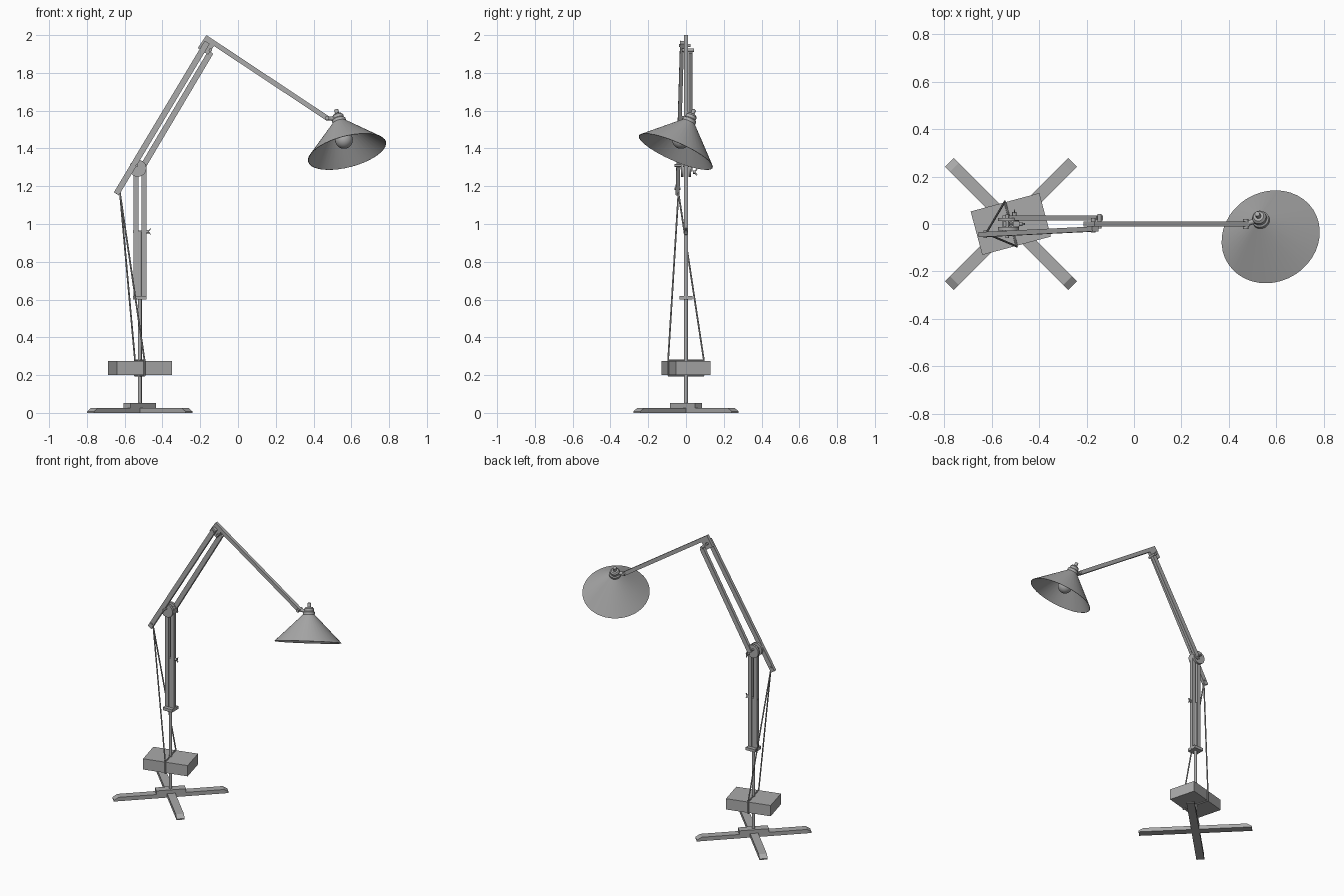
import bpy, bmesh, math
from mathutils import Vector, Matrix

cube = bpy.data.objects.get("Cube")
if cube:
    bpy.data.objects.remove(cube, do_unlink=True)

metal = bpy.data.materials.new("grey_metal")
metal.use_nodes = True
GREY = (0.4, 0.4, 0.4, 1)
metal.diffuse_color = GREY
metal.node_tree.nodes["Principled BSDF"].inputs["Base Color"].default_value = GREY


def finish(name, bm, smooth=False):
    bmesh.ops.recalc_face_normals(bm, faces=bm.faces)
    mesh = bpy.data.meshes.new(name)
    bm.to_mesh(mesh)
    bm.free()
    mesh.materials.append(metal)
    ob = bpy.data.objects.new(name, mesh)
    bpy.context.collection.objects.link(ob)
    if smooth:
        bpy.ops.object.select_all(action='DESELECT')
        bpy.context.view_layer.objects.active = ob
        ob.select_set(True)
        bpy.ops.object.shade_smooth_by_angle(angle=math.radians(35))
    return ob


def frame(origin, z_axis, hint=(0, 1, 0)):
    """Matrix with local z along z_axis and local y close to hint."""
    z = Vector(z_axis).normalized()
    x = Vector(hint).cross(z).normalized()
    m = Matrix((x, z.cross(x), z)).transposed().to_4x4()
    m.translation = origin
    return m


def box(name, centre, size, turn=0):
    bm = bmesh.new()
    bmesh.ops.create_cube(bm, size=1, matrix=Matrix.Translation(centre)
                          @ Matrix.Rotation(turn, 4, 'Z') @ Matrix.Diagonal((*size, 1)))
    return finish(name, bm)


def beam(name, p, q, width, depth):
    p, q = Vector(p), Vector(q)
    bm = bmesh.new()
    bmesh.ops.create_cube(bm, size=1, matrix=frame((p + q) / 2, q - p)
                          @ Matrix.Diagonal((width, depth, (q - p).length, 1)))
    return finish(name, bm)


def rod(name, p, q, radius, sides=16):
    p, q = Vector(p), Vector(q)
    hint = (0, 1, 0) if abs((q - p).normalized().y) < 0.9 else (1, 0, 0)
    bm = bmesh.new()
    bmesh.ops.create_cone(bm, cap_ends=True, segments=sides, radius1=radius, radius2=radius,
                          depth=(q - p).length, matrix=frame((p + q) / 2, q - p, hint))
    return finish(name, bm, True)


def lathe(name, profile, matrix, steps=40):
    bm = bmesh.new()
    verts = [bm.verts.new((r, 0, z)) for r, z in profile]
    edges = [bm.edges.new(pair) for pair in zip(verts, verts[1:])]
    bmesh.ops.spin(bm, geom=verts + edges, axis=(0, 0, 1), cent=(0, 0, 0),
                   angle=math.tau, steps=steps)
    bmesh.ops.remove_doubles(bm, verts=bm.verts, dist=1e-5)
    bm.transform(matrix)
    return finish(name, bm, True)


def wing_nut(name, base, direction):
    base, d = Vector(base), Vector(direction)
    rod(name + "_hub", base, base + d * 0.014, 0.009, 12)
    for side in (-1, 1):
        beam(name + "_wing", base + d * 0.008,
             base + d * 0.022 + Vector((0, 0, side * 0.016)), 0.005, 0.008)


PX = -0.52  # post position

# Crossed feet with sloping tips
def foot(name, angle):
    half, tip, w, h = 0.368, 0.03, 0.026, 0.027
    outline = [(-half, 0), (half, 0), (half, 0.008), (half - tip, h),
               (tip - half, h), (-half, 0.008)]
    bm = bmesh.new()
    face = bm.faces.new([bm.verts.new((x, -w, z)) for x, z in outline])
    side = bmesh.ops.extrude_face_region(bm, geom=[face])["geom"]
    bmesh.ops.translate(bm, vec=(0, 2 * w, 0),
                        verts=[v for v in side if isinstance(v, bmesh.types.BMVert)])
    bm.transform(Matrix.Translation((PX, 0, 0)) @ Matrix.Rotation(angle, 4, 'Z'))
    finish(name, bm)

for label, angle in (("foot_a", math.pi / 4), ("foot_b", -math.pi / 4)):
    foot(label, angle)
box("foot_bridge", (PX, 0, 0.039), (0.19, 0.052, 0.026), math.pi / 4)

# Post, slats and collar
rod("post", (PX, 0, 0.03), (PX, 0, 0.96), 0.0105)
for x in (-0.54, -0.4975):
    box("upright_slat", (x, 0, 0.96), (0.027, 0.022, 0.71))
box("collar", (PX, 0, 0.61), (0.07, 0.07, 0.02))
rod("slat_bolt", (-0.556, 0, 0.96), (-0.476, 0, 0.96), 0.005, 10)
wing_nut("slat_nut", (-0.484, 0, 0.96), (1, 0, 0))

# Counterweight and the rope around it
TURN = math.radians(15)
box("counterweight", (PX, 0, 0.237), (0.30, 0.19, 0.075), TURN)
across = Vector((-math.sin(TURN), math.cos(TURN), 0)) * 0.098
hook = Vector((-0.625, -0.04, 1.165))
loops = {}
for side in (1, -1):
    loops[side] = [Vector((PX, 0, z)) + across * side for z in (0.278, 0.197)]
route = [hook, *loops[1], loops[-1][1], loops[-1][0], hook]
for a, b in list(zip(route, route[1:])) + [(loops[1][0], loops[-1][0])]:
    rod("rope", a, b, 0.0045, 8)

# Parallel lifting arms
beam("long_lift_arm", (-0.644, -0.045, 1.16), (-0.163, -0.021, 1.962), 0.031, 0.021)
beam("short_lift_arm", (-0.515, 0.025, 1.285), (-0.144, 0.025, 1.91), 0.031, 0.021)
for y in (-0.02, 0.019):
    rod("elbow_plate", (-0.53, y - 0.007, 1.295), (-0.53, y + 0.007, 1.295), 0.045, 24)
rod("elbow_bolt", (-0.535, -0.06, 1.31), (-0.535, 0.04, 1.31), 0.007, 12)
wing_nut("elbow_nut", (-0.505, 0.036, 1.275), (0, 1, 0))
rod("rope_pin", (-0.628, -0.06, 1.187), (-0.628, -0.028, 1.187), 0.007, 12)

# Top bracket and reaching arm
slope = Vector((0.641, 0, -0.425)).normalized()
down = Vector((slope.z, 0, -slope.x))
corner = Vector((-0.167, 0, 2.0))
start = corner + down * 0.013
beam("reach_arm", start, start + slope * 0.785, 0.026, 0.022)
mid = corner + down * 0.042
beam("top_bracket", mid, mid + slope * 0.065, 0.08, 0.022)
rod("top_bolt_long", (-0.172, -0.036, 1.945), (-0.172, 0.025, 1.945), 0.009, 12)
rod("top_bolt_short", (-0.146, -0.02, 1.92), (-0.146, 0.042, 1.92), 0.009, 12)

# Tilted lamp head: local z points from the rim to the cap
rim = Vector((0.577, -0.054, 1.383))
axis = Vector((-0.23, 0.39, 0.89)).normalized()
head = frame(rim, axis)
lathe("shade", [(0.213, 0), (0.036, 0.175), (0.034, 0.173), (0.21, -0.001), (0.213, 0)], head)
lathe("socket_cap", [(0, 0.165), (0.037, 0.165), (0.037, 0.19), (0.03, 0.196), (0.03, 0.212),
                     (0.022, 0.222), (0.011, 0.222), (0.011, 0.248), (0, 0.252)], head, 24)
lathe("socket", [(0, 0.17), (0.026, 0.17), (0.024, 0.105), (0, 0.105)], head, 24)
bm = bmesh.new()
bmesh.ops.create_uvsphere(bm, u_segments=24, v_segments=16, radius=0.047,
                          matrix=head @ Matrix.Translation((0, 0, 0.07)))
finish("bulb", bm, True)

# Swivel joining arm and lamp head
tip = start + slope * 0.775
rod("head_link", tip, rim + axis * 0.19, 0.011, 12)
rod("head_pin", tip + Vector((0, -0.022, 0)), tip + Vector((0, 0.022, 0)), 0.011, 12)
